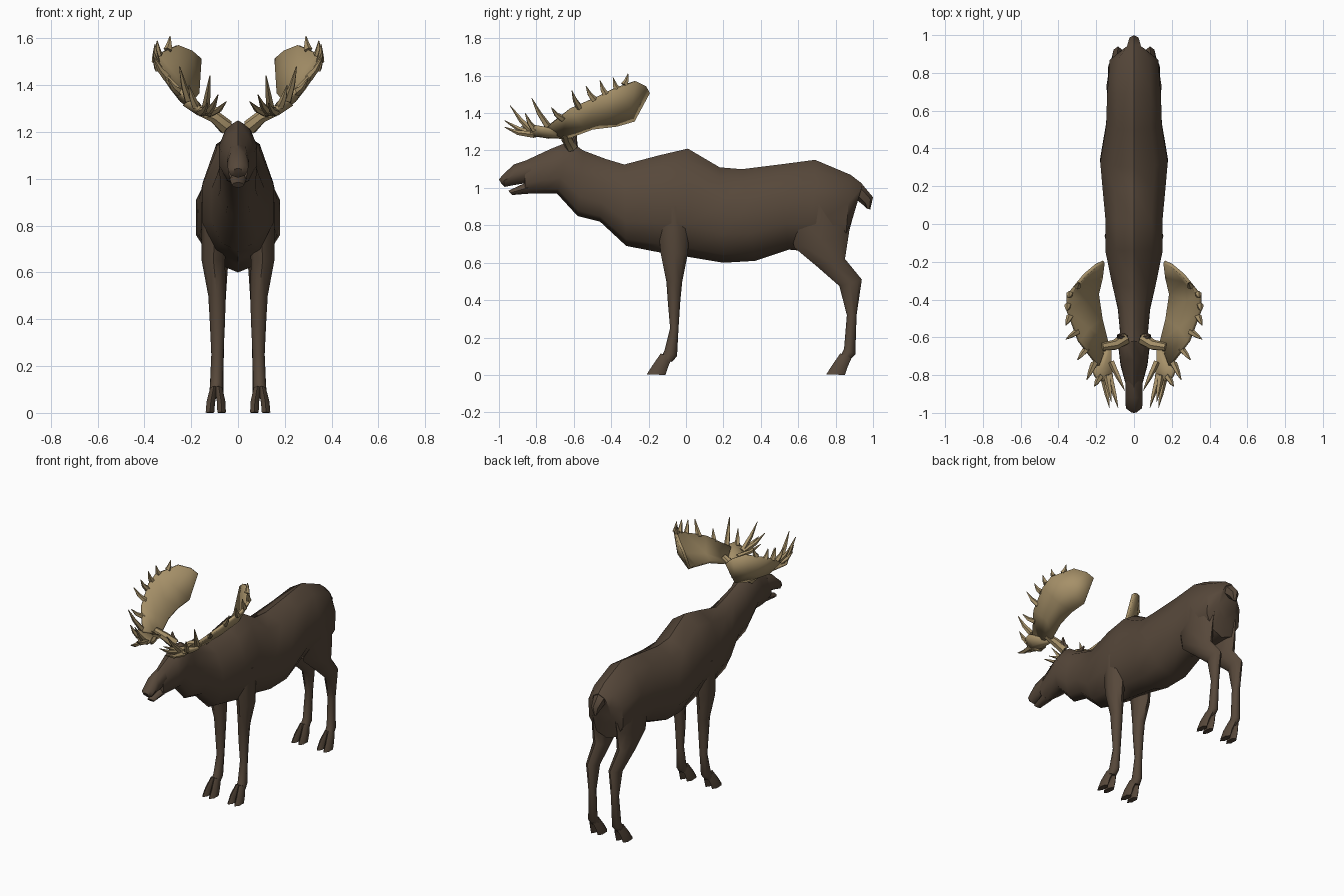
import bpy, bmesh, math
from mathutils import Vector


def material(name, color):
    m = bpy.data.materials.new(name)
    m.diffuse_color = (*color, 1)
    return m


HIDE = material("brown hide", (0.095, 0.065, 0.043))
HORN = material("tan horn", (0.38, 0.28, 0.14))


def finish(bm, name, mat, mirror=False, thick=0, angle=50):
    bmesh.ops.recalc_face_normals(bm, faces=bm.faces)
    me = bpy.data.meshes.new(name)
    bm.to_mesh(me)
    bm.free()
    ob = bpy.data.objects.new(name, me)
    bpy.context.collection.objects.link(ob)
    me.materials.append(mat)
    bpy.ops.object.select_all(action='DESELECT')
    ob.select_set(True)
    bpy.context.view_layer.objects.active = ob
    bpy.ops.object.shade_smooth_by_angle(angle=math.radians(angle))
    if thick:
        s = ob.modifiers.new("Thickness", 'SOLIDIFY')
        s.thickness, s.offset = thick, 0
    if mirror:
        ob.modifiers.new("Mirror", 'MIRROR')
    return ob


def skin(bm, rings):
    loops = [[bm.verts.new(p) for p in r] for r in rings]
    n = len(loops[0])
    for a, b in zip(loops, loops[1:]):
        for i in range(n):
            j = (i + 1) % n
            bm.faces.new((a[i], a[j], b[j], b[i]))
    bm.faces.new(loops[0])
    bm.faces.new(loops[-1])


def loft(bm, rings, n=10, widest=0.5, x_off=0.0):
    """Each ring: first point y,z, opposite point y,z, centre x, half width."""
    out = []
    for ya, za, yb, zb, xc, w in rings:
        a, b = Vector((0, ya, za)), Vector((0, yb, zb))
        mid = b.lerp(a, widest)
        ring = []
        for k in range(n):
            t = 2 * math.pi * k / n
            c, s = math.cos(t), math.sin(t)
            p = mid + ((a - mid) * c if c > 0 else (b - mid) * -c)
            ring.append(p + Vector((xc + x_off + w * s, 0, 0)))
        out.append(ring)
    skin(bm, out)


def tine(bm, pts, radii, n=5):
    pts = [Vector(p) for p in pts]
    rings = []
    for i, (p, r) in enumerate(zip(pts, radii)):
        d = (pts[min(i + 1, len(pts) - 1)] - pts[max(i - 1, 0)]).normalized()
        q = d.to_track_quat('Z', 'Y')
        rings.append([p + q @ Vector((r * math.cos(2 * math.pi * k / n),
                                      r * math.sin(2 * math.pi * k / n), 0))
                      for k in range(n)])
    skin(bm, rings)


def sheet(bm, rows):
    g = [[bm.verts.new(p) for p in r] for r in rows]
    for a, b in zip(g, g[1:]):
        for i in range(len(a) - 1):
            bm.faces.new((a[i], a[i + 1], b[i + 1], b[i]))


# Body, neck and head
bm = bmesh.new()
loft(bm, [(.945, 1.02, .88, .80, 0, .07), (.88, 1.07, .85, .68, 0, .135),
          (.69, 1.15, .66, .66, 0, .15), (.50, 1.125, .55, .67, 0, .155),
          (.30, 1.10, .37, .61, 0, .188), (.18, 1.11, .20, .60, 0, .175),
          (.01, 1.21, .02, .63, 0, .158), (-.14, 1.175, -.14, .655, 0, .16),
          (-.33, 1.125, -.32, .69, 0, .12), (-.43, 1.155, -.46, .82, 0, .09),
          (-.55, 1.20, -.58, .85, 0, .078), (-.62, 1.25, -.69, .97, 0, .085),
          (-.72, 1.21, -.76, .97, 0, .075), (-.86, 1.145, -.86, .97, 0, .043)],
     widest=.44)
finish(bm, "body_and_head", HIDE)

# Muzzle with open mouth
bm = bmesh.new()
loft(bm, [(-.83, 1.155, -.83, 1.03, 0, .046), (-.92, 1.125, -.92, 1.015, 0, .046),
          (-.98, 1.07, -.97, 1.005, 0, .043), (-1, 1.045, -.985, 1.02, 0, .02)], 8)
finish(bm, "upper_muzzle", HIDE)
bm = bmesh.new()
loft(bm, [(-.83, 1.04, -.83, .97, 0, .038), (-.95, .985, -.93, .962, 0, .026)], 8)
finish(bm, "lower_jaw", HIDE)

# Tail
bm = bmesh.new()
loft(bm, [(.89, 1.05, .88, .96, 0, .05), (.95, 1.01, .92, .93, 0, .042),
          (1.0, .95, .945, .91, 0, .028), (.985, .885, .965, .89, 0, .01)], 6)
finish(bm, "tail", HIDE)

# Legs with split hooves
legs = {
    "front_legs": [(-.16, .90, .03, .90, .095, .06), (-.135, .65, .01, .65, .105, .05),
                   (-.105, .50, -.02, .50, .09, .037), (-.098, .40, -.03, .40, .088, .033),
                   (-.085, .25, -.04, .25, .088, .026), (-.115, .13, -.048, .10, .092, .028),
                   (-.14, .08, -.075, .07, .095, .03)],
    "hind_legs": [(.52, .88, .90, .95, .08, .06), (.58, .68, .87, .75, .09, .057),
                  (.70, .58, .85, .62, .09, .045), (.82, .475, .94, .51, .085, .033),
                  (.86, .32, .912, .32, .085, .025), (.845, .14, .905, .11, .09, .028),
                  (.82, .09, .87, .075, .093, .03)],
}
for name, rings in legs.items():
    bm = bmesh.new()
    loft(bm, rings, 8)
    y = -.21 if name == "front_legs" else .75
    for s in (-1, 1):
        loft(bm, [(y + .075, .115, y + .135, .09, .093 + s * .01, .018),
                  (y + .03, .05, y + .115, .045, .094 + s * .022, .021),
                  (y, .003, y + .10, 0, .095 + s * .025, .021)], 6)
    finish(bm, name, HIDE, mirror=True)

# Antler palms
bm = bmesh.new()
sheet(bm, [[(.14, -.62, 1.275), (.16, -.67, 1.275), (.19, -.75, 1.32)],
           [(.17, -.50, 1.32), (.24, -.55, 1.335), (.29, -.62, 1.42)],
           [(.19, -.37, 1.335), (.28, -.40, 1.385), (.35, -.46, 1.49)],
           [(.17, -.28, 1.36), (.265, -.30, 1.43), (.35, -.38, 1.53)],
           [(.16, -.20, 1.51), (.20, -.22, 1.545), (.26, -.27, 1.57)]])
sheet(bm, [[(.12, -.64, 1.27), (.15, -.67, 1.275), (.18, -.69, 1.30)],
           [(.12, -.75, 1.275), (.17, -.77, 1.28), (.23, -.75, 1.32)],
           [(.11, -.82, 1.285), (.15, -.84, 1.29), (.20, -.81, 1.33)]])
finish(bm, "antler_palms", HORN, mirror=True, thick=.018)

# Antler beams and tines
bm = bmesh.new()
tine(bm, [(.05, -.61, 1.22), (.10, -.64, 1.265), (.17, -.65, 1.295)], [.034, .028, .022], 7)
spikes = [((.30, -.33, 1.55), (.29, -.31, 1.61)), ((.34, -.37, 1.53), (.345, -.39, 1.59)),
          ((.35, -.43, 1.50), (.355, -.46, 1.575)), ((.34, -.49, 1.47), (.36, -.535, 1.545)),
          ((.30, -.57, 1.43), (.36, -.61, 1.52)), ((.25, -.66, 1.37), (.30, -.72, 1.43)),
          ((.21, -.74, 1.33), (.25, -.825, 1.48)), ((.18, -.81, 1.31), (.21, -.86, 1.40)),
          ((.14, -.81, 1.29), (.12, -.94, 1.44)), ((.13, -.80, 1.285), (.085, -.97, 1.36)),
          ((.16, -.81, 1.285), (.13, -.97, 1.325)), ((.12, -.73, 1.28), (.05, -.88, 1.33))]
for a, b in spikes:
    a, b = Vector(a), Vector(b)
    bend = a.lerp(b, .55) - Vector((0, 0, .012))
    tine(bm, [a, bend, b], [.019, .013, .002])
finish(bm, "antler_tines", HORN, mirror=True)

# Small ears behind the antlers
bm = bmesh.new()
tine(bm, [(.05, -.60, 1.22), (.075, -.60, 1.25), (.085, -.585, 1.285)], [.022, .02, .003], 6)
finish(bm, "ears", HIDE, mirror=True)
